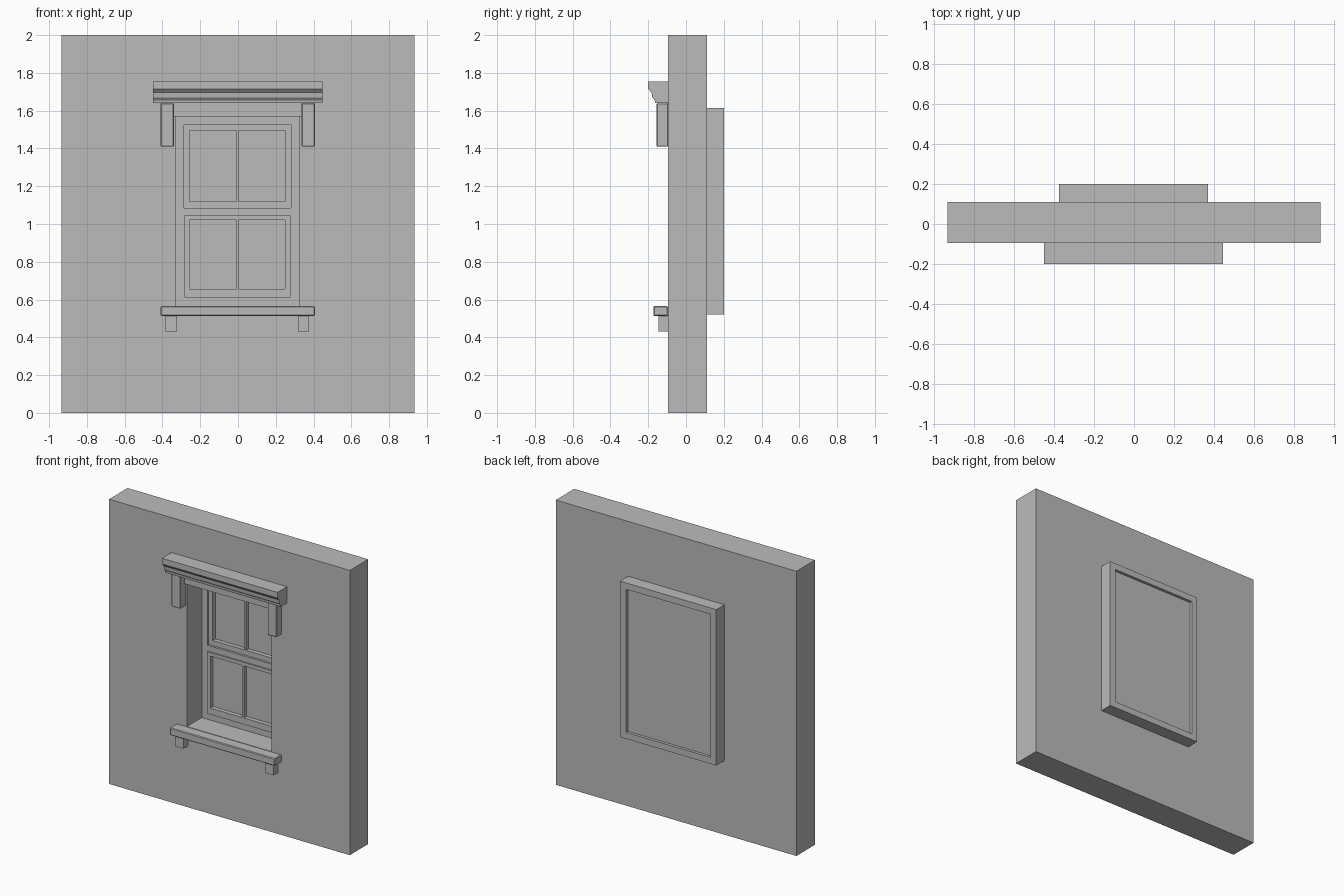
import bpy
import bmesh
from mathutils import Vector

cube = bpy.data.objects.get("Cube")
if cube:
    bpy.data.objects.remove(cube)

grey = bpy.data.materials.new("plain grey")
grey.use_nodes = True
grey.diffuse_color = (0.5, 0.5, 0.5, 1)
grey.node_tree.nodes["Principled BSDF"].inputs["Base Color"].default_value = grey.diffuse_color


def finish(name, bm, bevel=0):
    bmesh.ops.recalc_face_normals(bm, faces=bm.faces)
    mesh = bpy.data.meshes.new(name)
    bm.to_mesh(mesh)
    bm.free()
    mesh.materials.append(grey)
    obj = bpy.data.objects.new(name, mesh)
    bpy.context.collection.objects.link(obj)
    if bevel:
        mod = obj.modifiers.new("soft edges", "BEVEL")
        mod.width, mod.segments = bevel, 1
    return obj


def extrude(bm, faces, offset):
    result = bmesh.ops.extrude_face_region(bm, geom=faces)
    moved = [v for v in result["geom"] if isinstance(v, bmesh.types.BMVert)]
    bmesh.ops.translate(bm, verts=moved, vec=offset)


def slab(name, outer, y0, y1, holes=(), bevel=0):
    """Upright plate; rectangles are (x0, x1, z0, z1), holes go right through."""
    bm = bmesh.new()
    for x0, x1, z0, z1 in (outer, *holes):
        ring = [bm.verts.new((x, y0, z)) for x, z in ((x0, z0), (x1, z0), (x1, z1), (x0, z1))]
        for i in range(4):
            bm.edges.new((ring[i - 1], ring[i]))
    if holes:
        bmesh.ops.triangle_fill(bm, edges=bm.edges[:], use_beauty=True)
    else:
        bm.faces.new(bm.verts[:])
    extrude(bm, bm.faces[:], Vector((0, y1 - y0, 0)))
    return finish(name, bm, bevel)


def profile(name, points, x0, x1):
    """Run a (y, z) moulding section along x."""
    bm = bmesh.new()
    face = bm.faces.new([bm.verts.new((x0, y, z)) for y, z in points])
    extrude(bm, [face], Vector((x1 - x0, 0, 0)))
    return finish(name, bm)


FRONT, BACK = -0.095, 0.11
opening = (-0.33, 0.325, 0.565, 1.57)
upper = (-0.287, 0.281, 1.085, 1.525)
lower = (-0.284, 0.277, 0.61, 1.045)

# Wall and the casing that projects behind it
slab("wall", (-0.935, 0.935, 0, 2), FRONT, BACK, [opening])
slab("rear_casing", (-0.375, 0.372, 0.52, 1.615), BACK, 0.2, [opening])

# Window frame with a sash in each half
slab("window_frame", opening, 0.07, 0.125, [upper, lower])
for name, area, y, z0, z1 in (("upper", upper, 0.085, 1.12, 1.495),
                              ("lower", lower, 0.06, 0.655, 1.02)):
    panes = [(-0.256, -0.009, z0, z1), (0.003, 0.25, z0, z1)]
    slab(name + "_sash", area, y, y + 0.04, panes)
    slab(name + "_glass", area, y + 0.03, y + 0.038)
slab("rear_panel", opening, 0.125, 0.18)

# Lintel board, brackets and moulded cornice
slab("lintel_board", (-0.345, 0.34, 1.57, 1.64), FRONT - 0.012, FRONT)
for side, x in (("right", -0.41), ("left", 0.337)):
    slab(side + "_bracket", (x, x + 0.07, 1.41, 1.64), -0.155, FRONT, bevel=0.004)
profile("cornice", [(FRONT, 1.755), (-0.2, 1.755), (-0.2, 1.715), (-0.182, 1.695),
                    (-0.179, 1.67), (-0.166, 1.655), (-0.164, 1.64), (FRONT, 1.64)],
        -0.45, 0.447)

# Sill and its supports
slab("sill", (-0.41, 0.407, 0.513, 0.565), -0.173, FRONT, bevel=0.005)
for side, x in (("right", -0.383), ("left", 0.317)):
    slab(side + "_sill_support", (x, x + 0.06, 0.43, 0.513), -0.145, FRONT)
